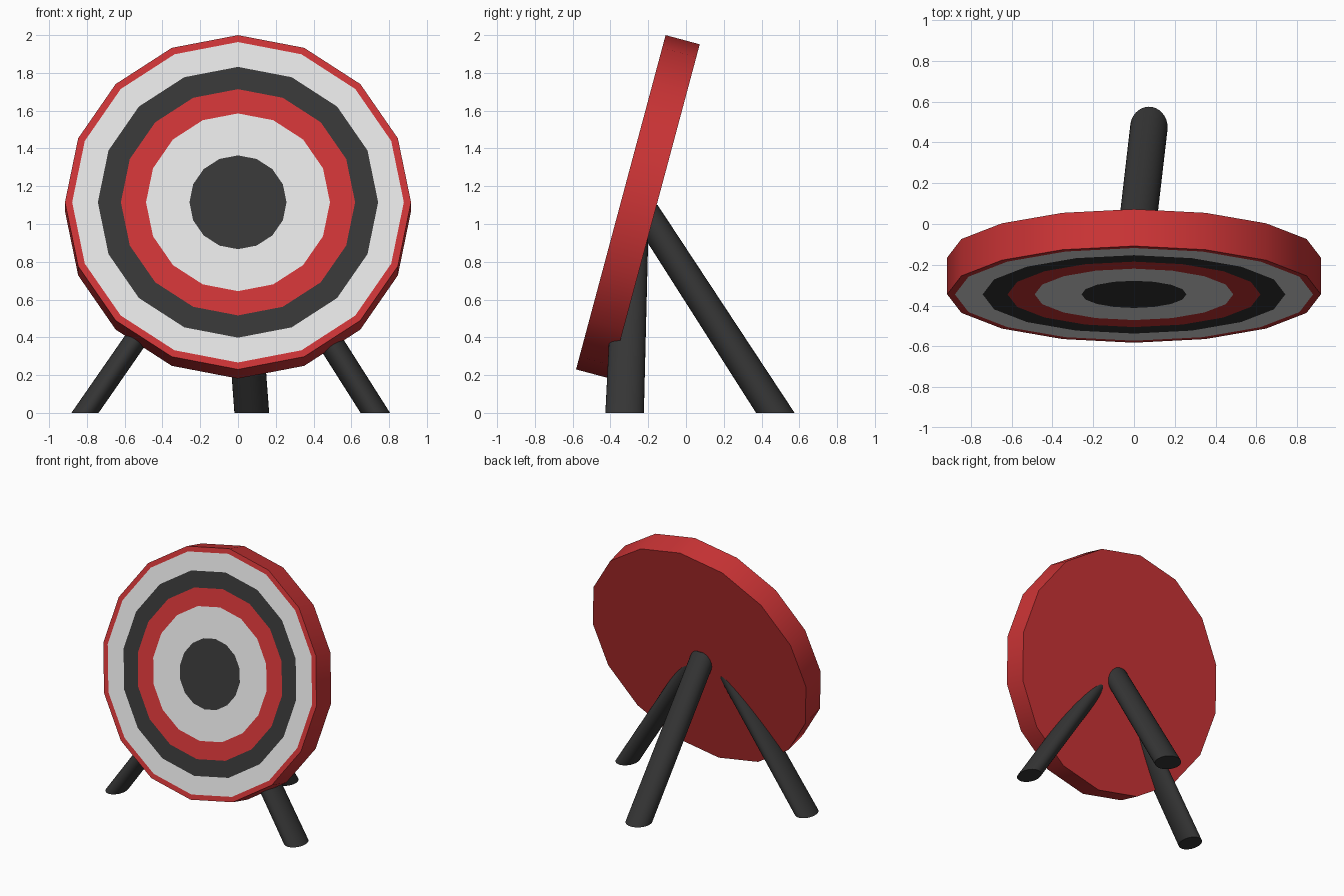
import bpy
import bmesh
from math import cos, sin, pi, radians

cube = bpy.data.objects.get("Cube")
if cube:
    bpy.data.objects.remove(cube, do_unlink=True)


def material(name, rgb):
    mat = bpy.data.materials.new(name)
    mat.use_nodes = True
    colour = (*rgb, 1)
    mat.diffuse_color = colour
    mat.node_tree.nodes["Principled BSDF"].inputs["Base Color"].default_value = colour
    return mat


RED = material("red", (0.60, 0.034, 0.036))
WHITE = material("off white", (0.76, 0.76, 0.76))
DARK = material("charcoal", (0.036, 0.036, 0.036))


def loop(bm, centre, rx, ry, sides):
    x, y, z = centre
    angles = [pi / 2 + 2 * pi * i / sides for i in range(sides)]
    return [bm.verts.new((x + rx * cos(a), y + ry * sin(a), z)) for a in angles]


def bridge(bm, lower, upper, index=0):
    n = len(lower)
    for i in range(n):
        j = (i + 1) % n
        bm.faces.new((lower[i], lower[j], upper[j], upper[i])).material_index = index


def finish(bm, name, mats):
    bmesh.ops.recalc_face_normals(bm, faces=bm.faces)
    mesh = bpy.data.meshes.new(name)
    bm.to_mesh(mesh)
    bm.free()
    for mat in mats:
        mesh.materials.append(mat)
    obj = bpy.data.objects.new(name, mesh)
    bpy.context.collection.objects.link(obj)
    bpy.ops.object.select_all(action='DESELECT')
    obj.select_set(True)
    bpy.context.view_layer.objects.active = obj
    bpy.ops.object.shade_smooth_by_angle(angle=radians(30))
    return obj


# Target board: sixteen-sided disc whose front is cut into coloured rings
SIDES, RADIUS, THICKNESS = 16, 0.916, 0.187
bm = bmesh.new()
back = loop(bm, (0, 0, -THICKNESS), RADIUS, RADIUS, SIDES)
bm.faces.new(back)
outer = loop(bm, (0, 0, 0), RADIUS, RADIUS, SIDES)
bridge(bm, back, outer)
# Each ring: inner radius and colour slot (red, white, dark)
for radius, slot in [(0.878, 0), (0.742, 1), (0.62, 2), (0.487, 0), (0.257, 1)]:
    inner = loop(bm, (0, 0, 0), radius, radius, SIDES)
    bridge(bm, outer, inner, slot)
    outer = inner
bm.faces.new(outer).material_index = 2
board = finish(bm, "target_board", (RED, WHITE, DARK))
board.rotation_euler.x = radians(75)
board.location = (0, -0.345, 1.115)


# Tripod legs: slanted round poles with feet cut level with the ground
def leg(name, foot, top, foot_radii, top_radii):
    bm = bmesh.new()
    lower = loop(bm, foot, *foot_radii, 32)
    upper = loop(bm, top, *top_radii, 32)
    bridge(bm, lower, upper)
    bm.faces.new(lower)
    bm.faces.new(upper)
    finish(bm, name, (DARK,))


leg("rear_leg", (0.073, 0.473, 0), (-0.01, -0.24, 1.1), (0.092, 0.102), (0.092, 0.09))
leg("front_right_leg", (-0.81, -0.325, 0), (-0.165, -0.29, 0.93), (0.072, 0.102), (0.072, 0.09))
leg("front_left_leg", (0.727, -0.325, 0), (0.137, -0.29, 0.93), (0.078, 0.102), (0.078, 0.09))
